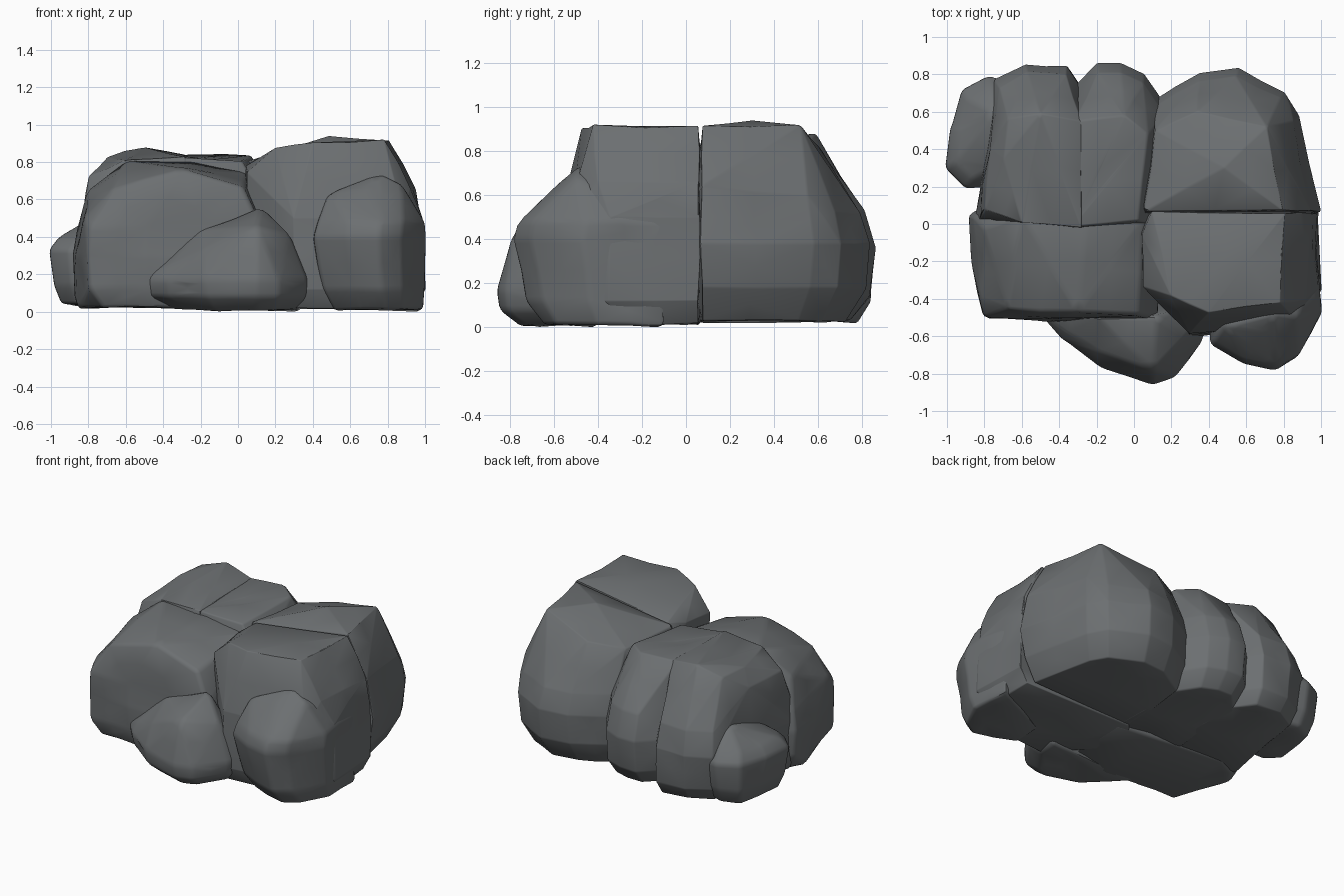
import bpy
import bmesh
import math
from mathutils import Vector, noise

old_cube = bpy.data.objects.get("Cube")
if old_cube:
    bpy.data.objects.remove(old_cube, do_unlink=True)

# One slate grey stone colour
stone = bpy.data.materials.new("slate_grey_stone")
stone.use_nodes = True
stone_colour = (0.15, 0.16, 0.166, 1)
stone.diffuse_color = stone_colour
shader = next(node for node in stone.node_tree.nodes if node.type == 'BSDF_PRINCIPLED')
shader.inputs["Base Color"].default_value = stone_colour
shader.inputs["Roughness"].default_value = 0.9


def roughen(bm, strength):
    """Push the vertices gently in and out so that the faces are not perfectly flat."""
    bm.normal_update()
    offsets = [(vert, vert.normal * noise.noise(vert.co * 4) * strength) for vert in bm.verts]
    for vert, offset in offsets:
        vert.co += offset
        vert.co.z = max(vert.co.z, 0)


def boulder(name, outline, pivot, layers, crown, chamfer=0.02, strength=0.02):
    """Stack an outline, scaled about a pivot at each height, add crown points and wrap a hull."""
    bm = bmesh.new()
    centre = Vector(pivot)
    for height, scale in layers:
        for corner in outline:
            spot = centre + (Vector(corner) - centre) * scale
            bm.verts.new((spot.x, spot.y, height))
    for point in crown:
        bm.verts.new(point)
    hull = bmesh.ops.convex_hull(bm, input=bm.verts)
    unused = [item for item in hull["geom_interior"] if isinstance(item, bmesh.types.BMVert)]
    bmesh.ops.delete(bm, geom=unused, context='VERTS')
    bmesh.ops.dissolve_limit(bm, angle_limit=math.radians(3), verts=bm.verts, edges=bm.edges)

    # Worn edges and a slightly uneven surface
    bmesh.ops.bevel(bm, geom=bm.edges[:], offset=chamfer, segments=2, profile=0.5,
                    affect='EDGES', clamp_overlap=True)
    bmesh.ops.triangulate(bm, faces=bm.faces)
    long_edges = [edge for edge in bm.edges if edge.calc_length() > 0.2]
    bmesh.ops.subdivide_edges(bm, edges=long_edges, cuts=1)
    bmesh.ops.triangulate(bm, faces=bm.faces)
    roughen(bm, strength)
    bmesh.ops.recalc_face_normals(bm, faces=bm.faces)

    mesh = bpy.data.meshes.new(name)
    bm.to_mesh(mesh)
    bm.free()
    mesh.materials.append(stone)
    rock = bpy.data.objects.new(name, mesh)
    bpy.context.collection.objects.link(rock)
    bpy.ops.object.select_all(action='DESELECT')
    rock.select_set(True)
    bpy.context.view_layer.objects.active = rock
    bpy.ops.object.shade_smooth_by_angle(angle=math.radians(40))
    return rock


# Blocks on the -x side
boulder("left_front_block",
        [(-.89, .05), (-.87, -.2), (-.81, -.5), (-.5, -.52), (.12, -.51), (.16, .05), (-.75, .12)],
        (.1, -.25),
        [(.02, .9), (.13, .98), (.3, 1), (.45, .98)],
        [(.05, .02, .74), (-.25, .05, .81), (-.6, .05, .82), (-.8, -.02, .64), (-.82, -.4, .5),
         (-.68, -.46, .66), (-.3, -.47, .76), (.02, -.48, .66), (-.86, -.1, .02)])

boulder("left_back_block",
        [(-.86, .02), (-.8, .3), (-.74, .77), (-.58, .86), (-.36, .85), (-.26, .7), (-.25, 0)],
        (-.4, .05),
        [(.03, .9), (.12, .97), (.36, 1), (.52, .94)],
        [(-.79, .08, .72), (-.77, .4, .72), (-.7, .35, .83), (-.67, .56, .82),
         (-.5, .59, .88), (-.28, .55, .84), (-.28, -.02, .83), (-.6, 0, .82)])

boulder("middle_back_block",
        [(-.38, .0), (-.35, .7), (-.2, .86), (-.07, .86), (.06, .81), (.18, .62), (.18, -.02)],
        (-.08, .05),
        [(.03, .86), (.14, .97), (.36, 1), (.53, .93)],
        [(-.34, -.02, .83), (-.32, .55, .84), (-.05, .58, .84), (.07, .48, .83), (.02, .02, .8)])

# Tall blocks on the +x side
boulder("right_back_block",
        [(.06, .05), (.1, .66), (.35, .81), (.56, .83), (.81, .71), (.88, .58), (.99, .07)],
        (.3, .1),
        [(.03, .85), (.18, .97), (.38, 1), (.52, .94)],
        [(.06, .07, .8), (.12, .5, .79), (.34, .6, .82), (.48, .3, .935), (.71, .52, .92),
         (.8, .07, .92), (.85, .55, .6), (.95, .07, .64)])

boulder("right_front_block",
        [(.04, .0), (.05, -.33), (.3, -.6), (.48, -.57), (.9, -.54), (1, -.35), (.99, .06), (.1, .06)],
        (.12, .0),
        [(.02, .93), (.12, 1), (.5, .98)],
        [(.04, -.06, .78), (.06, -.33, .74), (.2, -.38, .87), (.4, -.47, .9), (.78, -.42, .92),
         (.81, .06, .92), (.1, .06, .81), (.95, .06, .66), (.92, -.4, .66)])

# Low boulders leaning on the front
boulder("front_middle_boulder",
        [(-.53, -.46), (-.38, -.62), (-.18, -.77), (.1, -.86), (.22, -.82), (.36, -.62), (.4, -.4)],
        (.1, -.42),
        [(.01, .75), (.08, .97), (.17, 1)],
        [(.1, -.77, .45), (.12, -.5, .55), (-.2, -.5, .45), (-.19, -.68, .33), (.28, -.6, .42)])

boulder("front_right_boulder",
        [(.39, -.4), (.4, -.65), (.58, -.75), (.75, -.79), (.88, -.72), (1, -.47), (.98, -.1)],
        (.95, -.1),
        [(.01, .79), (.12, .9), (.4, .99), (.48, .96)],
        [(.7, -.57, .66), (.88, -.5, .68), (.48, -.55, .64), (.75, -.48, .74)])

# Low boulder at the -x side
boulder("left_side_boulder",
        [(-.75, .2), (-.9, .19), (-1.01, .3), (-.98, .52), (-.92, .71), (-.78, .79), (-.6, .75)],
        (-.72, .45),
        [(.04, .78), (.14, .94), (.33, 1), (.4, .82)],
        [(-.75, .3, .46), (-.75, .6, .54)])
